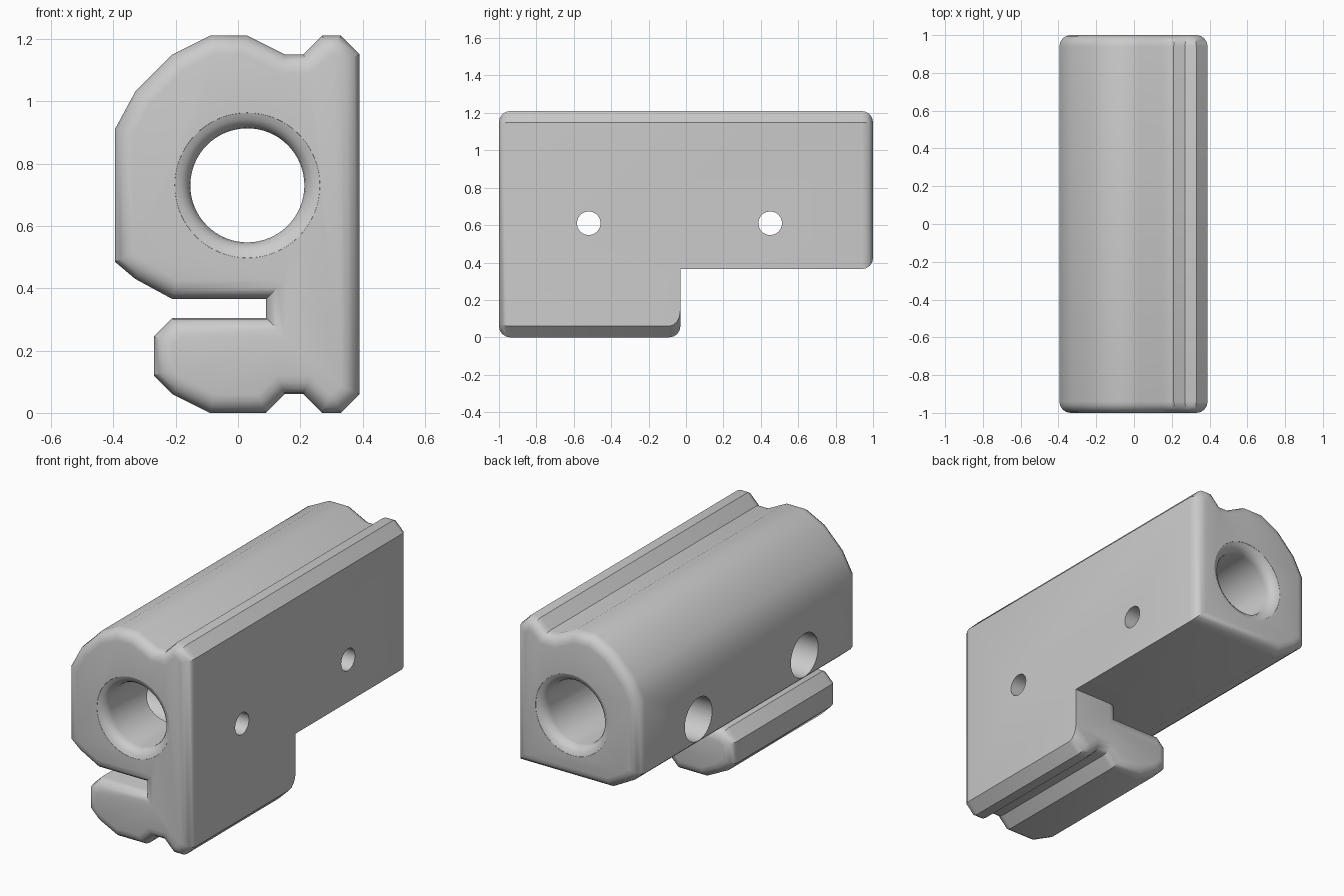
import bpy, bmesh, math
from mathutils import Matrix

cube = bpy.data.objects.get("Cube")
if cube:
    bpy.data.objects.remove(cube, do_unlink=True)

FRONT, STEP, BACK = -1.0, -0.03, 1.0
ROUND = 0.06

grey = bpy.data.materials.new("plain_grey")
grey.use_nodes = True
grey.diffuse_color = (0.6, 0.6, 0.6, 1)
grey.node_tree.nodes["Principled BSDF"].inputs["Base Color"].default_value = (0.6, 0.6, 0.6, 1)


def make_object(name, bm):
    bmesh.ops.recalc_face_normals(bm, faces=bm.faces[:])
    mesh = bpy.data.meshes.new(name)
    bm.to_mesh(mesh)
    bm.free()
    mesh.materials.append(grey)
    obj = bpy.data.objects.new(name, mesh)
    bpy.context.collection.objects.link(obj)
    return obj


# Cross-section (x, z): long upper barrel, slot corner, short lower lip
upper = [(0.39, 1.15), (0.33, 1.21), (0.27, 1.21), (0.21, 1.15), (0.15, 1.15),
         (0.03, 1.21), (-0.09, 1.21), (-0.21, 1.15), (-0.33, 1.03),
         (-0.395, 0.91), (-0.395, 0.485), (-0.33, 0.43), (-0.21, 0.365)]
slot_corner = (0.09, 0.365)
step_corner = (0.39, 0.365)
lower = [(0.09, 0.305), (-0.21, 0.305), (-0.27, 0.245), (-0.27, 0.12),
         (-0.21, 0.06), (-0.09, 0), (0.09, 0), (0.15, 0.06), (0.21, 0.06),
         (0.27, 0), (0.33, 0), (0.39, 0.06)]


def clamp_body():
    bm = bmesh.new()

    def ring(points, y):
        return [bm.verts.new((x, y, z)) for x, z in points]

    def strips(a, b):
        for i in range(len(a) - 1):
            bm.faces.new((a[i], a[i + 1], b[i + 1], b[i]))

    n = len(upper)
    front = ring(upper + [slot_corner] + lower, FRONT)
    back = ring(upper + [step_corner], BACK)
    step = ring([slot_corner] + lower + [step_corner], STEP)
    for cap in (front, back, step):
        bm.faces.new(cap)
    strips(front[:n], back[:n])
    strips(front[n:], step[:-1])
    # Flat mounting side and the underside, both L-shaped
    bm.faces.new((front[-1], front[0], back[0], back[-1], step[-1], step[-2]))
    bm.faces.new((front[n - 1], front[n], step[0], step[-1], back[-1], back[n - 1]))
    bmesh.ops.recalc_face_normals(bm, faces=bm.faces[:])

    # Round the end outlines, leaving the step's inner and outer edges sharp
    sharp = step[-1]
    edges = [e for e in bm.edges
             if abs(e.verts[0].co.y - e.verts[1].co.y) < 1e-5 and sharp not in e.verts]
    edges += [e for e in back[-1].link_edges
              if all(abs(v.co.y - BACK) < 1e-5 for v in e.verts) and e not in edges]
    bmesh.ops.bevel(bm, geom=edges, offset=ROUND, offset_type='OFFSET', segments=4,
                    profile=0.5, affect='EDGES', clamp_overlap=False)
    return make_object("clamp_body", bm)


def lathe_cutter(name, profile, matrix, sides):
    """Closed solid of revolution; profile is (radius, height) along local z."""
    bm = bmesh.new()
    rings = []
    for r, h in profile:
        rings.append([bm.verts.new((r * math.cos(math.tau * i / sides),
                                    r * math.sin(math.tau * i / sides), h))
                      for i in range(sides)])
    for a, b in zip(rings, rings[1:]):
        for i in range(sides):
            j = (i + 1) % sides
            bm.faces.new((a[i], a[j], b[j], b[i]))
    bm.faces.new(rings[0])
    bm.faces.new(rings[-1])
    bm.transform(matrix)
    obj = make_object(name, bm)
    obj.hide_render = True
    return obj


body = clamp_body()

# Main bore with rounded mouths
bore_r = 0.183
mouth = [(bore_r + ROUND * (1 - math.cos(a)), 1 - ROUND + ROUND * math.sin(a))
         for a in (math.radians(d) for d in (0, 20, 40, 60, 80))]
mouth.append((bore_r + ROUND, 1.02))
bore_profile = [(r, -h) for r, h in reversed(mouth)] + mouth
cutters = [lathe_cutter("bore_cutter", bore_profile,
                        Matrix.Translation((0.03, 0, 0.73)) @ Matrix.Rotation(math.pi / 2, 4, 'X'), 64)]

# Two cross holes, counterbored from the barrel side
hole_profile = [(0.125, -0.6), (0.125, 0.1), (0.063, 0.1), (0.063, 0.6)]
for label, y in (("front", -0.52), ("rear", 0.45)):
    cutters.append(lathe_cutter(label + "_screw_hole_cutter", hole_profile,
                                Matrix.Translation((0, y, 0.61)) @ Matrix.Rotation(math.pi / 2, 4, 'Y'), 40))

bpy.context.view_layer.objects.active = body
body.select_set(True)
for cutter in cutters:
    mod = body.modifiers.new(cutter.name, 'BOOLEAN')
    mod.operation = 'DIFFERENCE'
    mod.solver = 'EXACT'
    mod.object = cutter
    bpy.ops.object.modifier_apply(modifier=mod.name)
for cutter in cutters:
    bpy.data.objects.remove(cutter, do_unlink=True)

bpy.ops.object.shade_smooth_by_angle(angle=math.radians(32))
